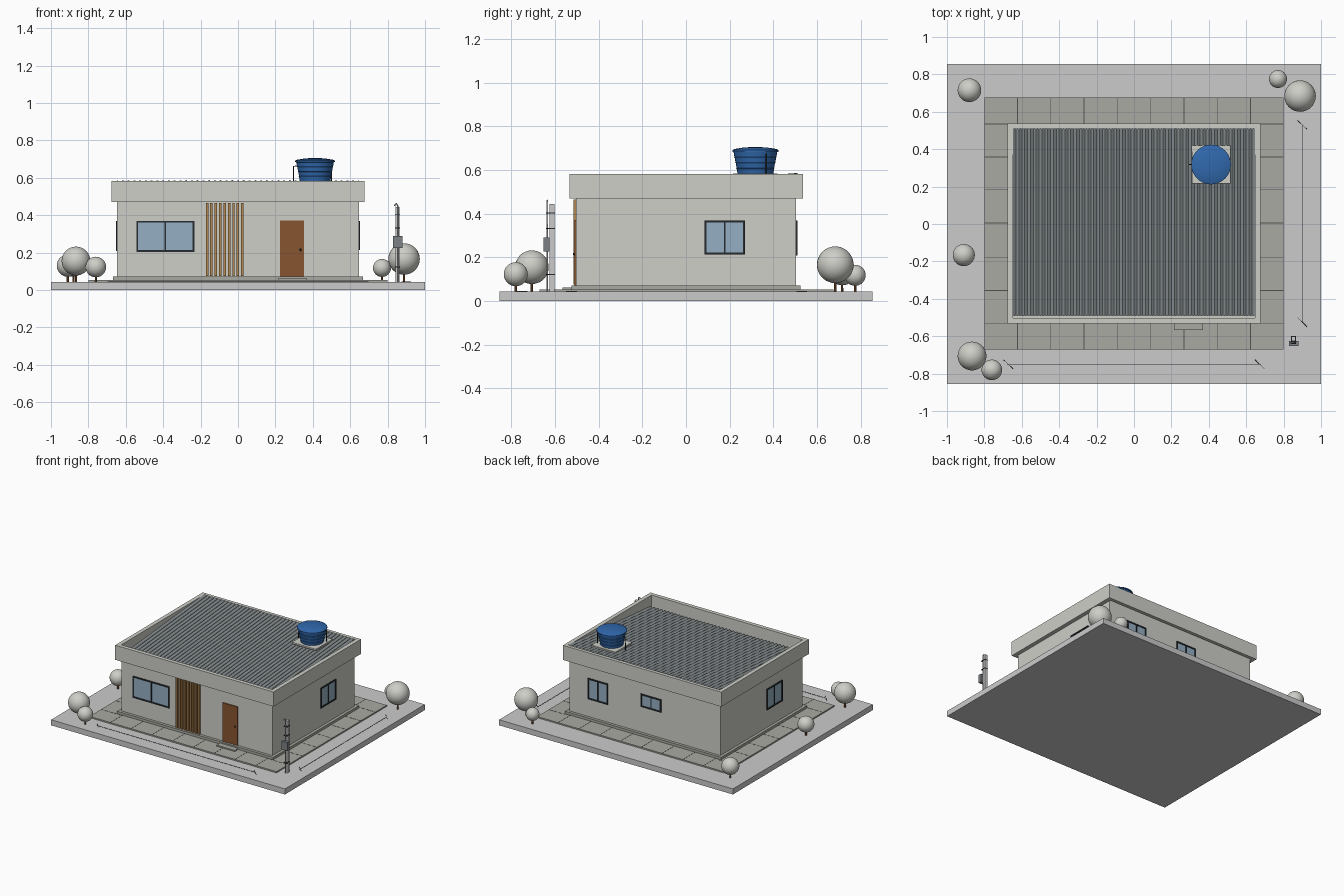
import bpy, bmesh, math
from mathutils import Matrix, Vector

if "Cube" in bpy.data.objects:
    bpy.data.objects.remove(bpy.data.objects["Cube"])


def material(name, rgb):
    m = bpy.data.materials.new(name)
    m.diffuse_color = (*rgb, 1)
    m.use_nodes = True
    m.node_tree.nodes["Principled BSDF"].inputs["Base Color"].default_value = m.diffuse_color
    return m


WALL = material("off_white_paint", (0.62, 0.62, 0.58))
PAVE = material("paving", (0.40, 0.40, 0.36))
DARK = material("dark_metal", (0.02, 0.025, 0.03))
GLASS = material("glass", (0.30, 0.43, 0.54))
DOOR = material("door_wood", (0.25, 0.09, 0.03))
SLAT = material("slat_wood", (0.45, 0.24, 0.08))
BLUE = material("blue_plastic", (0.03, 0.14, 0.42))
SHEET = material("roof_sheet", (0.25, 0.28, 0.29))
LEAF = material("foliage", (0.62, 0.62, 0.58))
LINE = material("joint_grey", (0.08, 0.08, 0.08))


def finish(name, bm, mat=None, smooth=False):
    bmesh.ops.recalc_face_normals(bm, faces=bm.faces[:])
    me = bpy.data.meshes.new(name)
    bm.to_mesh(me)
    bm.free()
    ob = bpy.data.objects.new(name, me)
    bpy.context.collection.objects.link(ob)
    if mat:
        me.materials.append(mat)
    if smooth:
        bpy.ops.object.select_all(action='DESELECT')
        ob.select_set(True)
        bpy.context.view_layer.objects.active = ob
        bpy.ops.object.shade_smooth_by_angle(angle=math.radians(35))
    return ob


def boxes(name, spans, mat=None):
    """One object made of boxes, each given by two opposite corners."""
    bm = bmesh.new()
    for a, b in spans:
        a, b = Vector(a), Vector(b)
        size = [abs(v) for v in b - a]
        bmesh.ops.create_cube(bm, size=1, matrix=Matrix.Translation((a + b) / 2) @ Matrix.Diagonal((*size, 1)))
    return finish(name, bm, mat)


def lathe(name, profile, x, y, mat, steps=40):
    bm = bmesh.new()
    vs = [bm.verts.new((x + r, y, z)) for r, z in profile]
    es = [bm.edges.new(p) for p in zip(vs, vs[1:])]
    bmesh.ops.spin(bm, geom=vs + es, cent=(x, y, 0), axis=(0, 0, 1), angle=math.tau, steps=steps)
    bmesh.ops.remove_doubles(bm, verts=bm.verts[:], dist=1e-5)
    return finish(name, bm, mat, True)


def pipe(name, pts, r, mat=None):
    cu = bpy.data.curves.new(name, 'CURVE')
    cu.dimensions = '3D'
    cu.bevel_depth = r
    cu.bevel_resolution = 2
    cu.use_fill_caps = True
    sp = cu.splines.new('POLY')
    sp.points.add(len(pts) - 1)
    for p, c in zip(sp.points, pts):
        p.co = (*c, 1)
    ob = bpy.data.objects.new(name, cu)
    bpy.context.collection.objects.link(ob)
    if mat:
        cu.materials.append(mat)


WX, WY = 0.646, 0.503          # wall half sizes
PX, PY = 0.677, 0.533          # parapet half sizes

# Ground slab, walkway with joints, plinth, door step
boxes("ground_slab", [((-1, -.855, 0), (1, .855, .043))])
boxes("walkway", [((-.8, -.672, .04), (.8, .675, .053))], PAVE)
joints = []
for i in range(1, 9):
    x = -.8 + i * 1.6 / 9
    for y0, y1 in ((-.672, -.5), (.5, .675)):
        joints.append(((x - .002, y0, .05), (x + .002, y1, .0538)))
for y in (-.53, -.355, -.178, .005, .183, .358, .535):
    for s in (-1, 1):
        joints.append(((s * .64, y - .002, .05), (s * .8, y + .002, .0538)))
boxes("walkway_joints", joints, LINE)
boxes("plinth", [((-.668, -.525, .045), (.668, .525, .072))], PAVE)
boxes("door_step", [((.214, -.567, .045), (.369, -.5, .062))], PAVE)

# Walls and parapet ring
boxes("walls", [((-WX, -WY, .06), (WX, WY, .48))], WALL)
boxes("parapet", [((-PX, -PY, .47), (PX, -WY, .583)), ((-PX, WY + .008, .47), (PX, PY + .003, .583)),
                  ((-PX, -WY, .47), (-WX, WY + .008, .583)), ((WX, -WY, .47), (PX, WY + .008, .583))], WALL)

# Corrugated roof sheet, falling towards the front
bm = bmesh.new()
waves, per = 42, 6
n = waves * per
rows = []
for y, z, drop in ((-.49, .497, 0), (.511, .582, 0), (.511, .582, .008), (-.49, .497, .008)):
    rows.append([bm.verts.new((-WX + 2 * WX * i / n, y, z - drop + .005 * math.cos(math.tau * i / per)))
                 for i in range(n + 1)])
for a, b in zip(rows, rows[1:] + rows[:1]):
    for i in range(n):
        bm.faces.new((a[i], a[i + 1], b[i + 1], b[i]))
finish("roof_sheet", bm, SHEET, True)


def window(name, side, u, z0, z1, w):
    """Two-pane sliding window; u is the world coordinate of its centre along the wall."""
    def at(t, out, z):
        return {'front': (t, -WY - out, z), 'back': (t, WY + out, z),
                'right': (WX + out, t, z), 'left': (-WX - out, t, z)}[side]
    a, b, f, o = u - w / 2, u + w / 2, .010, .007
    boxes(name + "_frame", [(at(a, -.01, z0), at(a + f, o, z1)), (at(b - f, -.01, z0), at(b, o, z1)),
                            (at(a + f, -.01, z0), at(b - f, o, z0 + f)), (at(a + f, -.01, z1 - f), at(b - f, o, z1)),
                            (at(u - .004, -.01, z0 + f), at(u + .004, o - .002, z1 - f))], DARK)
    boxes(name + "_glass", [(at(a + f / 2, -.01, z0 + f / 2), at(b - f / 2, .002, z1 - f / 2))], GLASS)


window("front_window", 'front', -.388, .203, .37, .312)
window("right_window", 'right', .178, .213, .37, .186)
window("back_window", 'back', .40, .208, .37, .172)
window("back_small_window", 'back', -.055, .27, .37, .175)
window("left_window", 'left', -.155, .208, .37, .19)

# Vertical wood slats beside the door
boxes("facade_slats", [((-.172 + i * .0236, -WY - .013, .075), (-.159 + i * .0236, -WY + .005, .465))
                       for i in range(9)], SLAT)

# Door with frame and knob
boxes("door_leaf", [((.232, -WY - .005, .072), (.346, -WY + .01, .365))], DOOR)
boxes("door_frame", [((.225, -WY - .008, .072), (.232, -WY + .01, .371)),
                     ((.346, -WY - .008, .072), (.353, -WY + .01, .371)),
                     ((.232, -WY - .008, .365), (.346, -WY + .01, .371))], DOOR)
bm = bmesh.new()
bmesh.ops.create_uvsphere(bm, u_segments=12, v_segments=8, radius=.006, matrix=Matrix.Translation((.334, -WY - .01, .215)))
finish("door_knob", bm, DARK, True)

# Water tank on its stand, with pipes
TX, TY = .412, .318
boxes("tank_stand", [((TX - .103, TY - .102, .572), (TX + .103, TY + .102, .584))], WALL)
prof = [(0, .584)]
for r, z in ((.082, .584), (.086, .610), (.091, .635), (.096, .660)):
    prof += [(r, z), (r + .004, z + .022), (r + .007, z + .0235)]
prof += [(.106, .684), (.106, .692), (.095, .697), (.05, .704), (0, .706)]
lathe("water_tank", prof, TX, TY, BLUE)
pipe("inlet_pipe", [(.296, TY, .55), (.296, TY, .662), (.325, TY, .662)], .003, DARK)
pipe("outlet_pipe", [(TX + .075, TY + .05, .69), (TX + .088, TY + .05, .665), (TX + .088, TY + .05, .56)], .003, DARK)

# Electricity post with meter box and conduit
boxes("service_post", [((.843, -.626, .04), (.864, -.602, .444))])
boxes("meter_box", [((.828, -.652, .226), (.880, -.626, .290))], material("box_grey", (.2, .22, .24)))
pipe("service_conduit", [(.853, -.636, .043), (.853, -.636, .452), (.847, -.636, .461),
                         (.840, -.636, .458), (.838, -.636, .448)], .004)
boxes("post_clamps", [((.840, -.641, z), (.867, -.600, z + .005)) for z in (.12, .33, .40)], DARK)

# Dimension lines drawn on the slab
boxes("measure_lines", [((-.68, -.7515, .042), (.68, -.7485, .0445)), ((.8985, -.53, .042), (.9015, .53, .0445))], DARK)
for i, (x, y) in enumerate(((-.672, -.75), (.672, -.75), (.9, -.525), (.9, .53))):
    pipe(f"measure_tick_{i}", [(x - .025, y + .024, .044), (x + .025, y - .024, .044)], .0015, DARK)

# Round garden trees: x, y, centre height, radius
for i, (x, y, z, r) in enumerate(((-.88, .715, .135, .063), (.77, .775, .118, .048), (.888, .684, .166, .084),
                                  (-.91, -.166, .13, .059), (-.866, -.706, .155, .077), (-.76, -.78, .123, .055))):
    bm = bmesh.new()
    bmesh.ops.create_uvsphere(bm, u_segments=32, v_segments=18, radius=r, matrix=Matrix.Translation((x, y, z)))
    finish(f"tree_crown_{i}", bm, LEAF, True)
    lathe(f"tree_trunk_{i}", [(0, .04), (.006, .04), (.005, z), (0, z)], x, y, DOOR, 10)
